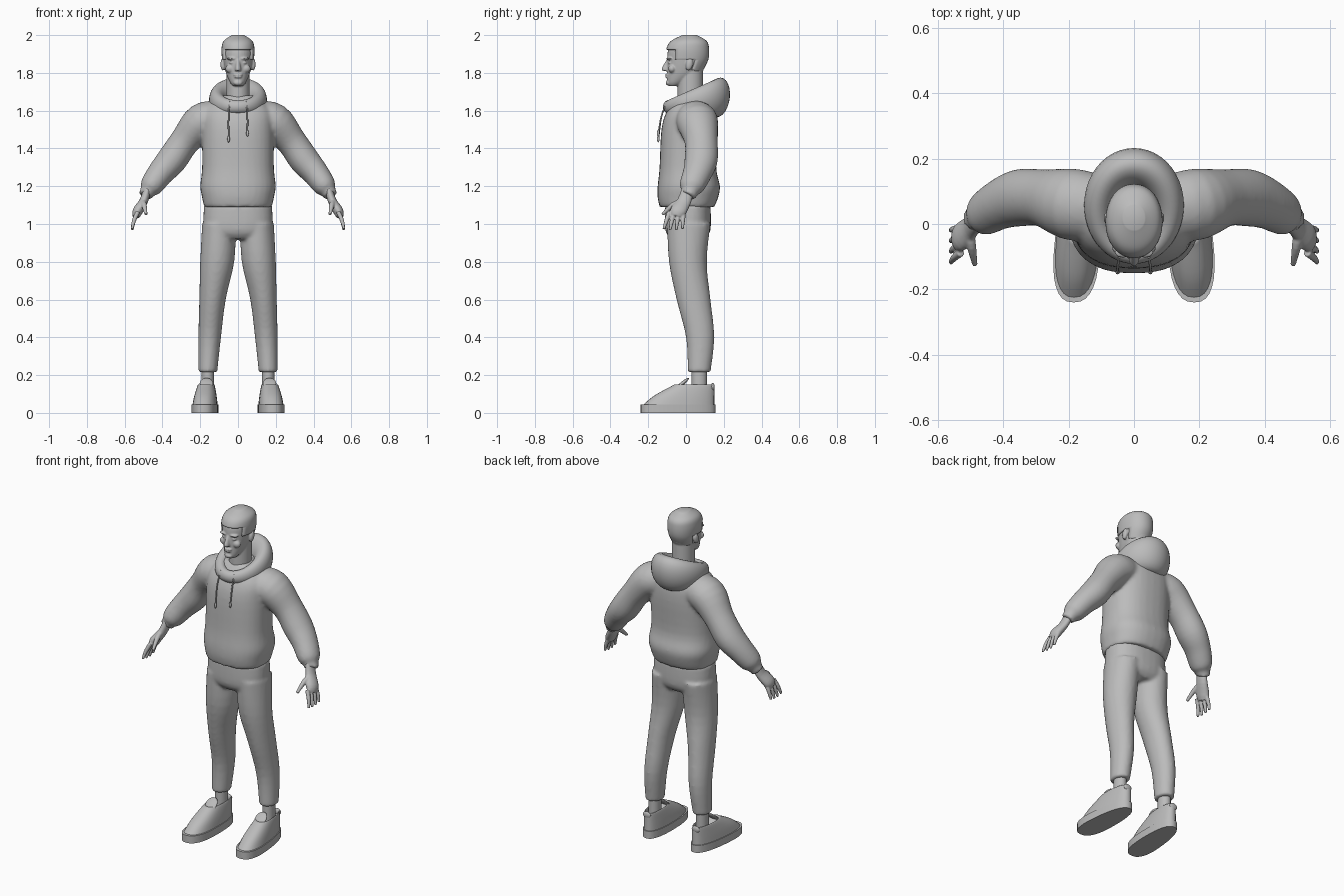
import bpy, bmesh, math
from mathutils import Vector, Matrix

if "Cube" in bpy.data.objects:
    bpy.data.objects.remove(bpy.data.objects["Cube"])

grey = bpy.data.materials.new("plain grey")
grey.use_nodes = True
colour = (.5, .5, .5, 1)
grey.diffuse_color = colour
grey.node_tree.nodes["Principled BSDF"].inputs["Base Color"].default_value = colour

SIDES = {"left": 1, "right": -1}


def resample(rows, steps):
    """Fill in rows along a smooth curve through the given ones."""
    result = []
    for i in range(len(rows) - 1):
        before, start = Vector(rows[max(i - 1, 0)]), Vector(rows[i])
        end, after = Vector(rows[i + 1]), Vector(rows[min(i + 2, len(rows) - 1)])
        leave, arrive = (end - before) / 2, (after - start) / 2
        for k in range(steps):
            t = k / steps
            ease = t * t * (3 - 2 * t)
            result.append(start.lerp(end, ease) + leave * t * (1 - t) ** 2 - arrive * t * t * (1 - t))
    return result + [Vector(rows[-1])]


def skin(bm, rings, closed=False):
    """Join rings of points with quads, capping the ends unless closed."""
    loops = [[bm.verts.new(point) for point in ring] for ring in rings]
    following = loops[1:] + loops[:1] if closed else loops[1:]
    for lower, upper in zip(loops, following):
        for k in range(len(lower)):
            j = k - 1
            bm.faces.new((lower[j], lower[k], upper[k], upper[j]))
    if not closed:
        bm.faces.new(loops[0])
        bm.faces.new(loops[-1])


def circle(count=32, power=2):
    """Points of a unit circle, squarer with a higher power."""
    points = []
    for k in range(count):
        angle = math.tau * k / count
        points.append([math.copysign(abs(c) ** (2 / power), c)
                       for c in (math.cos(angle), math.sin(angle))])
    return points


def slabs(bm, rows, offset=0, side=1, power=2, steps=4, warp=None):
    """Stack level rings of (height, front, back, half width, extra offset)."""
    rings = []
    for row in resample(rows, steps):
        z, front, back, width = row[:4]
        middle = offset + (row[4] if len(row) > 4 else 0)
        ring = []
        for c, s in circle(power=power):
            across, y = width * c, (front + back) / 2 + s * (back - front) / 2
            if warp:
                across = warp(across, y)
            ring.append((side * (middle + across), y, z))
        rings.append(ring)
    skin(bm, rings)


def tube(bm, rows, side=1, flat=1):
    """Sweep a circle along (x, y, z, radius), widened front to back by flat."""
    rows = resample(rows, 4)
    centres = [row.to_3d() for row in rows]
    rings = []
    for i, (centre, row) in enumerate(zip(centres, rows)):
        along = centres[min(i + 1, len(rows) - 1)] - centres[max(i - 1, 0)]
        u = Vector((0, 1, 0)).cross(along).normalized()
        v = along.normalized().cross(u)
        ring = [centre + (u * c + v * s * flat) * row[3] for c, s in circle()]
        rings.append([(p.x * side, p.y, p.z) for p in ring])
    skin(bm, rings)


def blob(bm, centre, radii, turn=0):
    place = Matrix.Translation(centre) @ Matrix.Rotation(math.radians(turn), 4, "X")
    bmesh.ops.create_uvsphere(bm, u_segments=20, v_segments=12, radius=1,
                              matrix=place @ Matrix.Diagonal((*radii, 1)))


def finish(bm, name, voxel=0, relax=0, angle=60):
    """Make the object; overlapping pieces fuse when a voxel size is given."""
    bmesh.ops.recalc_face_normals(bm, faces=bm.faces[:])
    mesh = bpy.data.meshes.new(name)
    bm.to_mesh(mesh)
    bm.free()
    mesh.materials.append(grey)
    part = bpy.data.objects.new(name, mesh)
    bpy.context.collection.objects.link(part)
    bpy.context.view_layer.objects.active = part
    part.select_set(True)
    bpy.ops.object.shade_smooth_by_angle(angle=math.radians(angle))
    part.select_set(False)
    if voxel:
        fuse = part.modifiers.new("fuse", "REMESH")
        fuse.mode = "VOXEL"
        fuse.voxel_size = voxel
        fuse.use_smooth_shade = True
        part.modifiers.new("relax", "SMOOTH").iterations = relax
    return part


# Hoodie: body with hem, sleeves with gathered cuffs
bm = bmesh.new()
slabs(bm, [(1.09, -.14, .15, .18), (1.14, -.15, .17, .19), (1.2, -.15, .18, .2), (1.3, -.14, .16, .19),
           (1.5, -.13, .17, .19), (1.6, -.1, .16, .18), (1.68, -.04, .12, .1)], power=2.4)
for side in SIDES.values():
    tube(bm, [(.1, .05, 1.56, .09), (.19, .06, 1.54, .1), (.28, .08, 1.44, .08), (.35, .08, 1.34, .08),
              (.41, .06, 1.27, .07), (.46, .03, 1.2, .06), (.48, .02, 1.17, .04), (.49, .01, 1.15, .04)],
         side, flat=1.1)
finish(bm, "hoodie", voxel=.01, relax=6)

# Hood: a roll around the neck that grows taller and thicker toward the back
bm = bmesh.new()
rolls = []
for across, depth in circle(48):
    rear = (1 + depth) / 2
    thick, tall = .03 + .03 * rear, .035 + .07 * rear
    ring = []
    for c, s in circle(24):
        reach = c * thick + .01 * s * rear
        ring.append((across * (.107 + reach), .04 + depth * (.132 + reach), 1.62 + .05 * rear + s * tall))
    rolls.append(ring)
skin(bm, rolls, closed=True)
finish(bm, "hood", angle=180)

# Drawstrings with tips
for label, side in SIDES.items():
    end = 1.475 + .015 * side
    bm = bmesh.new()
    tube(bm, [(.045, -.1, 1.65, .004), (.05, -.13, 1.57, .004), (.05, -.145, end, .004)], side)
    blob(bm, (.05 * side, -.147, end - .01), (.007, .007, .018))
    finish(bm, label + "_drawstring")

# Trousers: hips and two legs
bm = bmesh.new()
slabs(bm, [(1.1, -.11, .13, .18), (.97, -.11, .13, .18), (.92, -.08, .1, .12)], power=2.4)
for side in SIDES.values():
    slabs(bm, [(1, -.1, .13, .09, 0), (.8, -.09, .11, .09, .01), (.6, -.05, .13, .07, .035),
               (.4, 0, .15, .06, .05), (.215, .01, .13, .05, .06)], offset=.1, side=side)
finish(bm, "trousers", voxel=.01, relax=5)


def foot_shape(across, y):
    """Widen the foot and turn it out toward the toe."""
    return across * (1 - .7 * y) - .06 * y


for label, side in SIDES.items():
    # Shoe: flat sole, upper with sunken collar, tongue and heel tab
    bm = bmesh.new()
    slabs(bm, [(z, -.24, .155, .067) for z in (0, .045)], offset=.17, side=side, power=2.5,
          steps=1, warp=foot_shape)
    finish(bm, label + "_sole", angle=40)
    bm = bmesh.new()
    slabs(bm, [(.04, -.23, .15, .063), (.09, -.17, .15, .057), (.14, -.08, .15, .047),
               (.15, -.05, .147, .04), (.12, 0, .13, .033)], offset=.17, side=side, power=2.4, warp=foot_shape)
    blob(bm, (.167 * side, -.02, .155), (.036, .045, .01), turn=40)
    blob(bm, (.165 * side, .142, .138), (.026, .01, .02))
    finish(bm, label + "_shoe")
    bm = bmesh.new()
    slabs(bm, [(z, .03, .11, .033) for z in (.25, .1)], offset=.16, side=side)
    finish(bm, label + "_ankle")

    # Hand: palm, a fan of four fingers, and thumb
    bm = bmesh.new()
    tube(bm, [(.48, .01, 1.18, .021), (.5, -.01, 1.12, .023), (.53, -.04, 1.07, .027),
              (.54, -.05, 1.04, .02)], side, flat=1.6)
    for i in range(4):
        knuckle, spread = .025 * i - .088, .033 * i - .118
        tip = .965 + .006 * abs(i - 1.5)
        tube(bm, [(.53, knuckle, 1.065, .012), (.55, (knuckle + spread) / 2, 1.02, .011),
                  (.561, spread, tip, .007)], side)
    tube(bm, [(.505, -.02, 1.12, .016), (.497, -.07, 1.1, .014), (.487, -.125, 1.05, .008)], side)
    finish(bm, label + "_hand", voxel=.004, relax=2)

# Head: skull, neck, nose, lips, chin, brows, eyes, cheeks and ears
skull = [(1.73, -.09, -.04, .025), (1.75, -.1, 0, .042), (1.8, -.1, .08, .064), (1.86, -.1, .11, .076),
         (1.92, -.095, .114, .079), (1.96, -.07, .1, .067), (1.99, -.01, .05, .025)]
bm = bmesh.new()
slabs(bm, skull, power=2.1)
slabs(bm, [(z, -.045, .09, .062) for z in (1.6, 1.82)])
slabs(bm, [(1.875, -.1, -.08, .008), (1.82, -.13, -.08, .016), (1.81, -.115, -.08, .014)])
for height, width in ((1.79, .025), (1.778, .021)):
    blob(bm, (0, -.099, height), (width, .012, .006))
blob(bm, (0, -.094, 1.747), (.024, .014, .014))
for side in SIDES.values():
    blob(bm, (.033 * side, -.088, 1.876), (.028, .016, .007))
    blob(bm, (.032 * side, -.086, 1.854), (.015, .01, .007))
    blob(bm, (.042 * side, -.074, 1.822), (.025, .02, .022))
    blob(bm, (.08 * side, .018, 1.845), (.013, .019, .033), turn=-12)
finish(bm, "head", voxel=.0045, relax=3)

# Short hair: a shell grown from the skull and trimmed along the hairline
bm = bmesh.new()
grow = .008
slabs(bm, [(z + .01, front - grow, back + grow, width + grow) for z, front, back, width in skull[2:]],
      power=2.1, steps=8)


def below_hairline(face):
    x, y, z = face.calc_center_median()
    if y < -.055:
        return z < 1.925
    return y < .04 and z < 1.87


bmesh.ops.delete(bm, geom=[f for f in bm.faces if below_hairline(f)], context="FACES")
shell = finish(bm, "hair").modifiers.new("shell", "SOLIDIFY")
shell.thickness = .012
